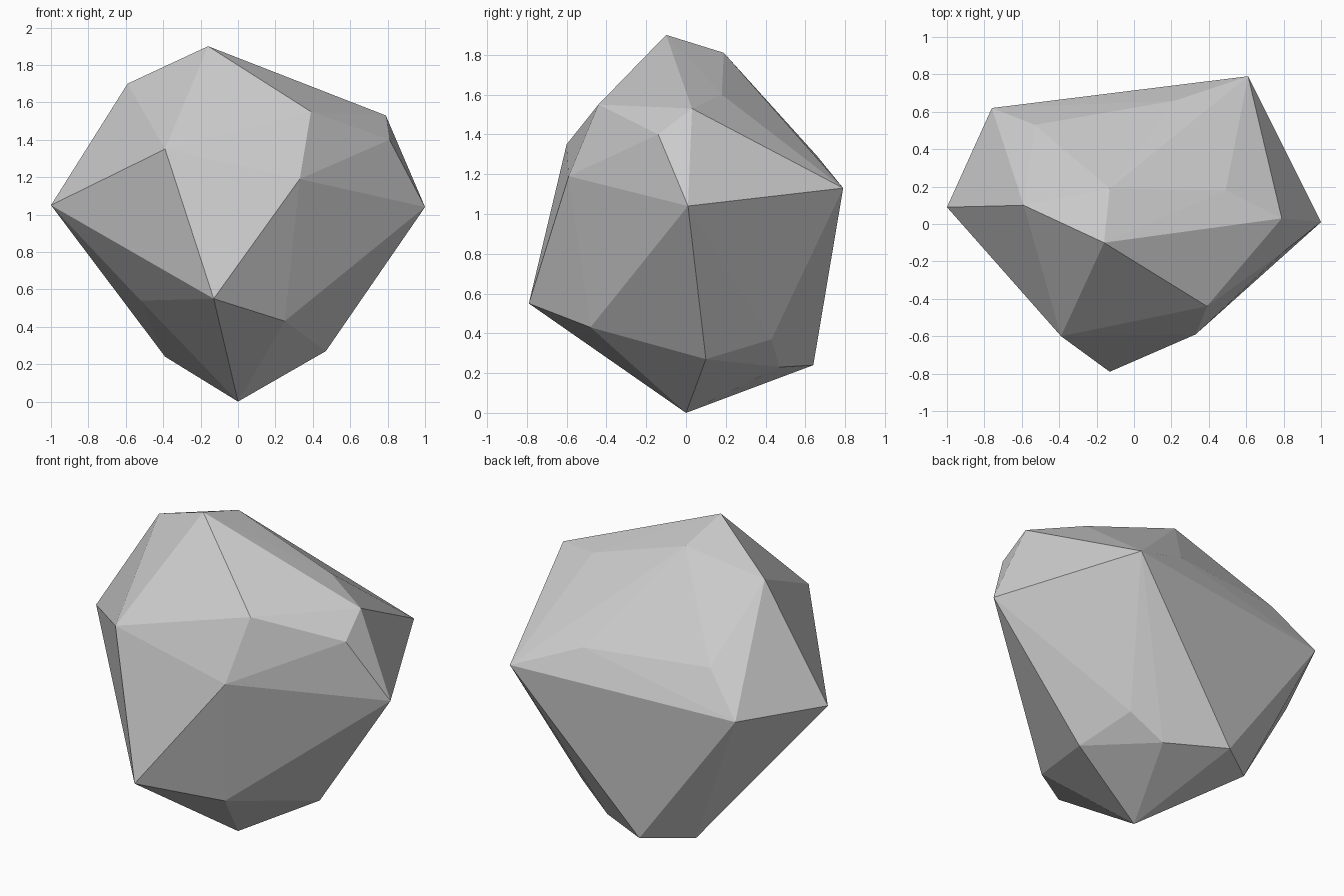
import bpy
import bmesh
from mathutils import Vector

# Remove the default object
default_object = bpy.data.objects.get("Cube")
if default_object is not None:
    bpy.data.objects.remove(default_object, do_unlink=True)


def make_material(name, colour):
    """Plain flat colour for both the viewport and the render."""
    material = bpy.data.materials.new(name)
    material.use_nodes = True
    material.diffuse_color = colour
    shader = next(node for node in material.node_tree.nodes
                  if node.type == "BSDF_PRINCIPLED")
    shader.inputs["Base Color"].default_value = colour
    return material


def hull_object(name, corners, material):
    """Wrap corner points in a faceted convex shell."""
    shell = bmesh.new()
    for corner in corners:
        shell.verts.new(Vector(corner))
    bmesh.ops.convex_hull(shell, input=list(shell.verts))
    loose = [vert for vert in shell.verts if not vert.link_faces]
    bmesh.ops.delete(shell, geom=loose, context="VERTS")
    bmesh.ops.recalc_face_normals(shell, faces=list(shell.faces))
    for face in shell.faces:
        face.smooth = False
    mesh = bpy.data.meshes.new(name)
    shell.to_mesh(mesh)
    shell.free()
    mesh.materials.append(material)
    rock = bpy.data.objects.new(name, mesh)
    bpy.context.collection.objects.link(rock)
    return rock


# Crown: the peak and the ridge falling towards the left side
crown = [
    (-.16, -.1, 1.9), (-.13, .19, 1.81), (-.59, .1, 1.7),
    (.49, .18, 1.6), (.39, -.44, 1.55), (.79, .03, 1.53),
]

# Shoulders: corners just above the widest part
shoulders = [
    (.81, -.14, 1.4), (-.39, -.6, 1.35), (-.53, .53, 1.32),
    (.22, .66, 1.29), (.33, -.59, 1.19),
]

# Girdle: the widest corners
girdle = [(.61, .79, 1.13), (-.76, .62, 1.09), (-1, .09, 1.05), (1, .01, 1.04)]

# Underside: corners tapering in to the resting point
underside = [
    (-.13, -.79, .55), (-.52, -.05, .54), (.25, -.48, .43),
    (.385, .43, .37), (.47, .1, .27), (-.39, .46, .24),
    (-.14, .64, .24), (.19, .47, .23), (0, 0, 0),
]

stone_grey = make_material("stone grey", (.6, .6, .6, 1))
hull_object("boulder", crown + shoulders + girdle + underside, stone_grey)
